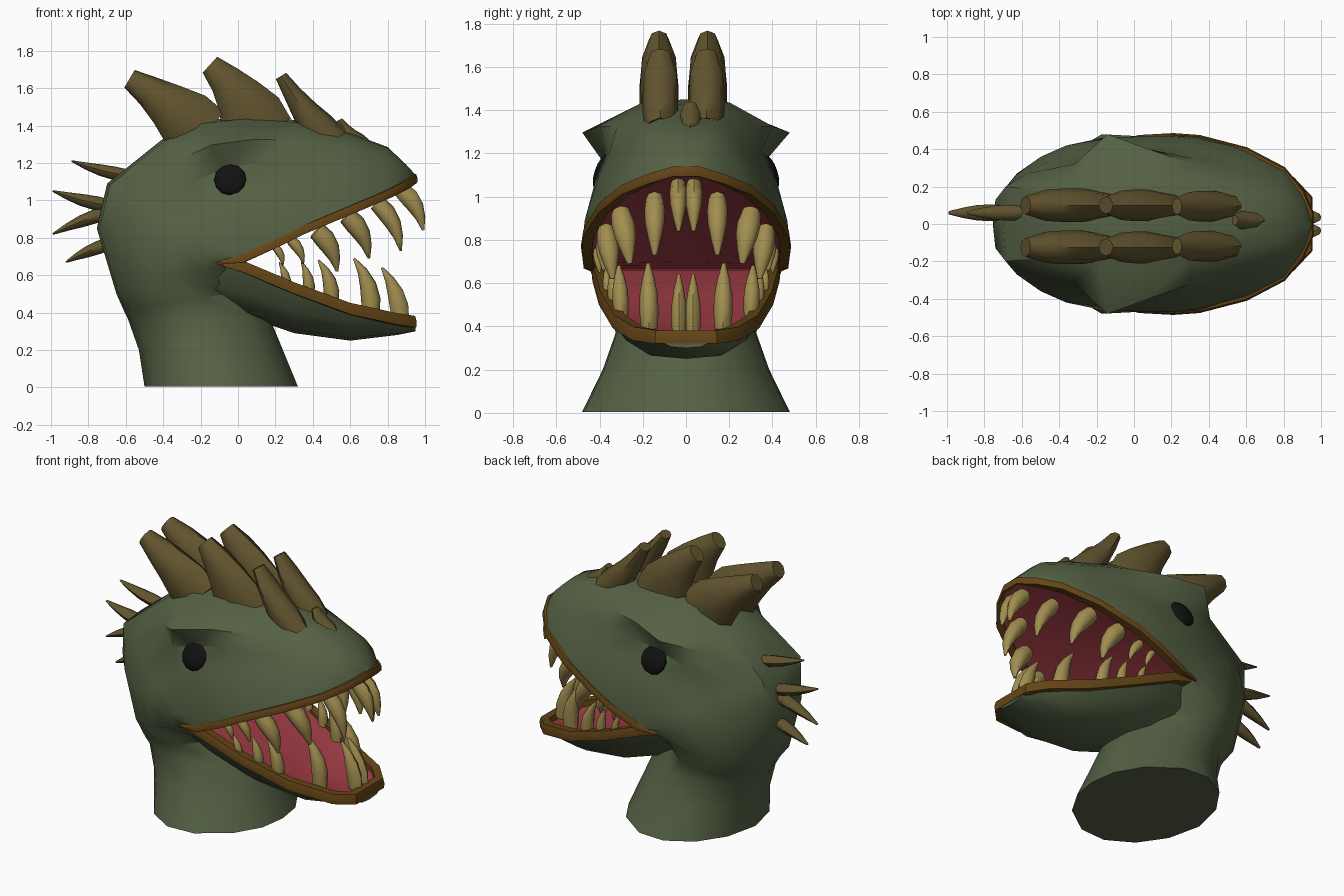
import bpy, bmesh
from math import cos, sin, pi, radians
from mathutils import Vector, Matrix

if "Cube" in bpy.data.objects:
    bpy.data.objects.remove(bpy.data.objects["Cube"])


def material(name, rgb):
    m = bpy.data.materials.new(name)
    m.diffuse_color = (*rgb, 1)
    m.use_nodes = True
    m.node_tree.nodes["Principled BSDF"].inputs["Base Color"].default_value = m.diffuse_color
    return m


SKIN = material("skin", (0.09, 0.12, 0.058))
MOUTH = material("mouth", (0.35, 0.045, 0.06))
LIP = material("lip", (0.13, 0.06, 0.008))
HORN = material("horn", (0.12, 0.088, 0.028))
TOOTH = material("tooth", (0.36, 0.27, 0.08))
BLACK = material("eye_black", (0.006, 0.006, 0.006))


def finish(name, bm, mats, angle=40):
    bmesh.ops.recalc_face_normals(bm, faces=bm.faces)
    me = bpy.data.meshes.new(name)
    bm.to_mesh(me)
    bm.free()
    for m in mats:
        me.materials.append(m)
    me.shade_smooth()
    me.set_sharp_from_angle(angle=radians(angle))
    ob = bpy.data.objects.new(name, me)
    bpy.context.collection.objects.link(ob)
    return ob


def loft(bm, rings, mat=lambda ring, side: 0):
    """Skin a row of closed rings and cap both ends."""
    vs = [[bm.verts.new(p) for p in r] for r in rings]
    n = len(vs[0])
    for i in range(len(vs) - 1):
        for j in range(n):
            k = (j + 1) % n
            f = bm.faces.new((vs[i][j], vs[i][k], vs[i + 1][k], vs[i + 1][j]))
            f.material_index = mat(i, j)
    bm.faces.new(vs[0])
    bm.faces.new(vs[-1])


def mirror_ring(half):
    """half runs from one centre point to the other on the +y side."""
    return half + [(x, -y, z) for x, y, z in half[-2:0:-1]]


# Neck, skull and upper jaw: rings fan around the mouth corner
NECK_T = (.06, .2, .4, .62, .85, .97)
NECK_W = (.45, .8, 1, .98, .7, .35)
HEAD_T = (.02, .18, .36, .55, .82, 1)


def head_ring(outer, inner, widths, ts=HEAD_T, vault=0.0):
    o, i = Vector((outer[0], 0, outer[1])), Vector((inner[0], 0, inner[1]))
    pts = [o] + [o.lerp(i, t) + Vector((0, w, 0)) for t, w in zip(ts, widths)]
    pts.append(i.lerp(o, vault))
    return mirror_ring([tuple(p) for p in pts])


rings = [head_ring(o, i, [w * s for s in NECK_W], NECK_T) for o, i, w in (
    ((-.50, .005), (.32, .005), .48),
    ((-.53, .20), (.24, .20), .385),
    ((-.59, .37), (.17, .37), .325),
    ((-.61, .41), (.06, .52), .345))]
for o, i, w, v in (
        ((-.65, .50), (-.08, .65), (.15, .27, .35, .40, .43, .40), 0),
        ((-.755, .85), (-.04, .675), (.13, .27, .36, .42, .46, .44), .02),
        ((-.70, 1.09), (0, .68), (.20, .27, .34, .41, .46, .46), .05),
        ((-.40, 1.33), (.06, .69), (.17, .32, .34, .41, .465, .465), .1),
        ((-.20, 1.425), (.12, .71), (.20, .48, .37, .42, .47, .47), .12),
        ((.05, 1.45), (.21, .76), (.20, .40, .365, .42, .47, .475), .14),
        ((.30, 1.43), (.35, .83), (.17, .32, .35, .40, .455, .465), .15),
        ((.60, 1.36), (.60, .935), (.12, .22, .27, .32, .37, .40), .15),
        ((.80, 1.285), (.80, 1.02), (.10, .17, .21, .25, .28, .295), .15),
        ((.90, 1.19), (.90, 1.07), (.06, .10, .12, .14, .16, .175), .1),
        ((.955, 1.13), (.955, 1.10), (.02, .035, .04, .05, .055, .06), 0)):
    rings.append(head_ring(o, i, w, vault=v))
bm = bmesh.new()
loft(bm, rings, lambda i, j: 1 if i >= 4 and j in (6, 7) else 0)
finish("head_and_neck", bm, (SKIN, MOUTH))

# Lower jaw with mouth floor: x, top z, bottom z, half width, floor dip
JAW = ((-.16, .67, .44, .34, 0), (.04, .66, .38, .42, 0), (.30, .55, .29, .395, .02),
       (.60, .44, .25, .33, .04), (.85, .385, .28, .24, .04), (.95, .37, .30, .14, .03))
rings = []
for x, t, b, w, dip in JAW:
    h = t - b
    rings.append(mirror_ring([(x, 0, b), (x, .5 * w, b + .08 * h), (x, .84 * w, b + .45 * h),
                              (x, w, t), (x, .75 * w, t - dip * .8), (x, 0, t - dip)]))
bm = bmesh.new()
loft(bm, rings, lambda i, j: 1 if 3 <= j <= 6 else 0)
finish("lower_jaw", bm, (SKIN, MOUTH))


# Lips: a flat band swept around each jaw rim
def lip(name, half, z0, z1, depth):
    path = [Vector(p) for p in half]
    path += [Vector((p.x, -p.y, p.z)) for p in reversed(path)]
    rings = []
    for i, p in enumerate(path):
        t = path[min(i + 1, len(path) - 1)] - path[max(i - 1, 0)]
        out = Vector((-t.y, t.x, 0)).normalized()
        k = .35 if i in (0, len(path) - 1) else 1
        rings.append([p + out * o + Vector((0, 0, z * k)) for o, z in (
            (.008, z0), (.011, (z0 + z1) / 2), (.002, z1), (-depth, z1), (-depth, z0))])
    bm = bmesh.new()
    loft(bm, rings)
    finish(name, bm, (LIP,))


lip("upper_lip", [(-.11, .435, .66), (.03, .465, .68), (.21, .475, .76), (.35, .465, .83),
                  (.60, .40, .935), (.80, .295, 1.02), (.90, .175, 1.07), (.95, .06, 1.105)],
    -.012, .035, .04)
lip("lower_lip", [(-.08, .42, .665), (.04, .425, .66), (.30, .395, .55), (.60, .33, .44),
                  (.85, .24, .385), (.945, .14, .37)], -.05, .012, .05)


# Curved spikes: (base, tip, half width, half depth, bend)
# profile holds the taper of the width and of the depth
def spikes(name, items, mat, profile, mirror=False, sides=8):
    bm = bmesh.new()
    for base, tip, ra, rb, bend in items:
        for s in ((1, -1) if mirror else (1,)):
            a = Vector((base[0], base[1] * s, base[2]))
            c = Vector((tip[0], tip[1] * s, tip[2]))
            d = c - a
            b = (a + c) / 2 + Vector((-d.z, 0, d.x)) * bend
            rings = []
            for i, (r, q) in enumerate(profile):
                t = i / (len(profile) - 1)
                p = a * (1 - t) ** 2 + b * 2 * t * (1 - t) + c * t * t
                tan = ((b - a) * (1 - t) + (c - b) * t).normalized()
                u = tan.cross(Vector((0, 1, 0))).normalized()
                v = tan.cross(u)
                rings.append([p + u * ra * r * cos(g) + v * rb * q * sin(g)
                              for g in (2 * pi * k / sides for k in range(sides))])
            loft(bm, rings)
    return finish(name, bm, (mat,), 50)


SHARP = ((.9, .85), (1, 1), (.85, .92), (.52, .62), (.12, .2))
spikes("upper_teeth", [
    ((.87, .037, 1.06), (.99, .035, .84), .05, .04, .2),
    ((.74, .145, .99), (.87, .145, .73), .05, .048, .2),
    ((.58, .30, .92), (.70, .26, .69), .055, .055, .2),
    ((.42, .37, .84), (.53, .34, .62), .055, .05, .2),
    ((.28, .39, .79), (.35, .38, .66), .03, .03, .2),
    ((.20, .41, .75), (.24, .40, .65), .022, .022, .2)], TOOTH, SHARP, True)
spikes("lower_teeth", [
    ((.87, .033, .36), (.77, .033, .64), .05, .036, -.15),
    ((.71, .17, .39), (.62, .175, .69), .052, .045, -.2),
    ((.50, .30, .45), (.43, .31, .68), .042, .038, -.2),
    ((.38, .33, .50), (.34, .34, .67), .032, .03, -.15),
    ((.26, .36, .54), (.22, .37, .67), .025, .022, -.15)], TOOTH, SHARP, True)

# Crest: two rows of horns, blunt across and tapered lengthwise, plus one on the snout
BLUNT = ((1, .85), (.97, 1), (.72, 1), (.5, .92), (.32, .55))
for row, y in (("left", .10), ("right", -.125)):
    spikes(row + "_crest_horns", [
        ((-.19, y, 1.35), (-.58, y, 1.65), .17, .09, -.06),
        ((.12, y, 1.36), (-.15, y, 1.725), .18, .085, -.10),
        ((.50, y * .95, 1.30), (.23, y * .95, 1.665), .10, .082, .04)], HORN, BLUNT)
spikes("snout_horn", [((.66, .02, 1.28), (.54, .02, 1.43), .06, .05, .1)], HORN, BLUNT)

# Row of thin spines down the back of the head
spikes("back_spines", [
    ((-.58, .06, 1.13), (-.89, .06, 1.21), .036, .042, .05),
    ((-.68, .06, .97), (-.99, .06, 1.05), .038, .045, .05),
    ((-.68, .06, .94), (-.99, .06, .82), .038, .042, -.05),
    ((-.68, .06, .77), (-.92, .06, .67), .036, .04, -.05)], HORN, SHARP)

# Eyes: flattened balls under the brow
for side, s in (("left", 1), ("right", -1)):
    bm = bmesh.new()
    bmesh.ops.create_uvsphere(bm, u_segments=12, v_segments=8, radius=.088)
    bmesh.ops.scale(bm, vec=(1, 1, .4), verts=bm.verts)
    bmesh.ops.rotate(bm, matrix=Matrix.Rotation(radians(-72 * s), 3, 'X'), verts=bm.verts)
    bmesh.ops.translate(bm, vec=(-.04, .388 * s, 1.11), verts=bm.verts)
    finish(side + "_eye", bm, (BLACK,), 60)
